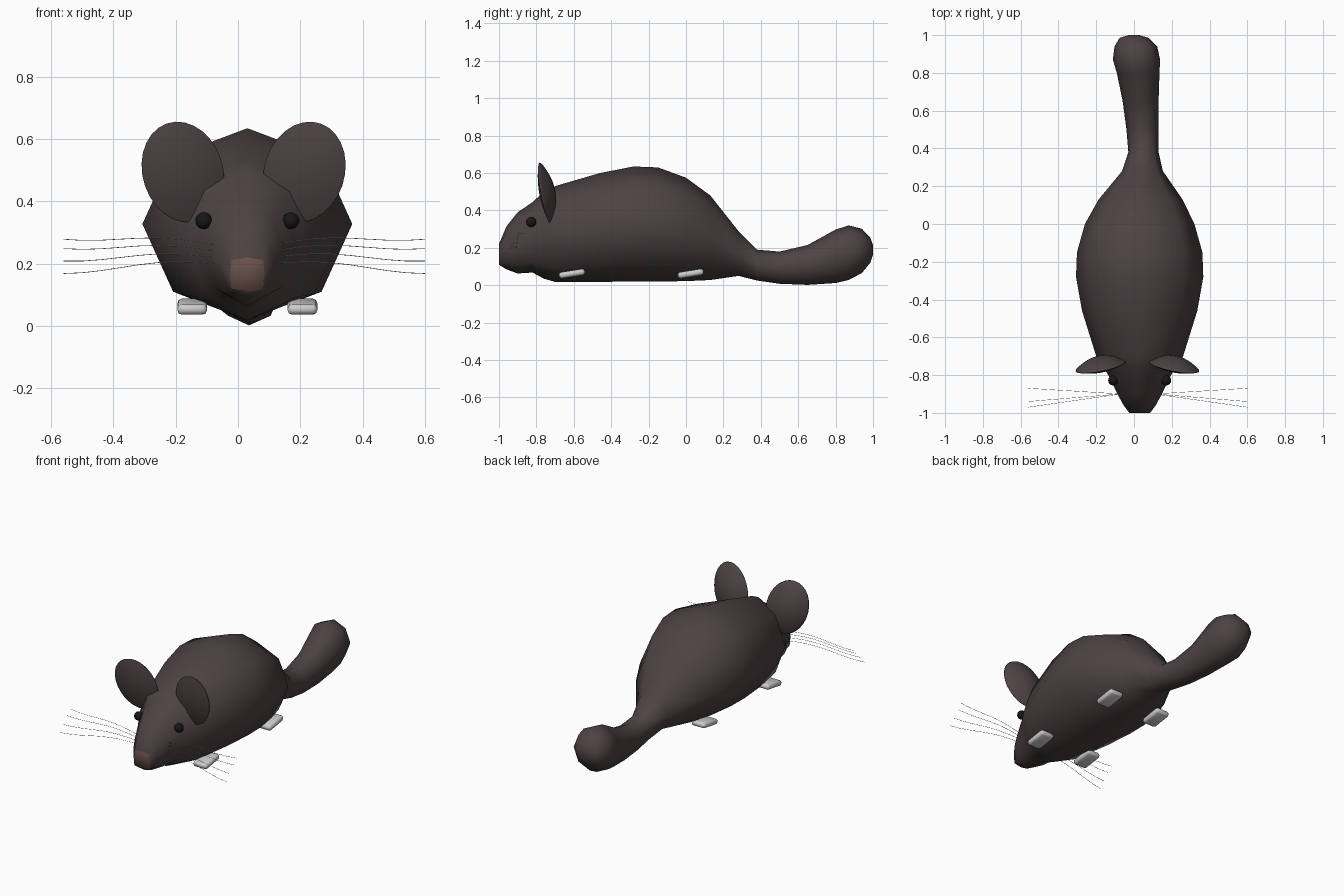
import bpy, bmesh, math
from mathutils import Matrix, Vector

if "Cube" in bpy.data.objects:
    bpy.data.objects.remove(bpy.data.objects["Cube"])


def material(name, r, g, b):
    m = bpy.data.materials.new(name)
    m.diffuse_color = (r, g, b, 1)
    m.use_nodes = True
    m.node_tree.nodes["Principled BSDF"].inputs["Base Color"].default_value = m.diffuse_color
    return m


FUR = material("fur", 0.075, 0.055, 0.056)
NOSE = material("nose_skin", 0.15, 0.085, 0.075)
BLACK = material("eye_black", 0.008, 0.008, 0.008)
PALE = material("paw_pale", 0.55, 0.55, 0.55)


def finish(bm, name, mats, smooth=True):
    bmesh.ops.recalc_face_normals(bm, faces=bm.faces)
    mesh = bpy.data.meshes.new(name)
    for f in bm.faces:
        f.smooth = smooth
    bm.to_mesh(mesh)
    bm.free()
    ob = bpy.data.objects.new(name, mesh)
    bpy.context.collection.objects.link(ob)
    for m in mats:
        mesh.materials.append(m)
    return ob


# Body, head and tail: eight-sided rings (y, centre x, half width, top z, bottom z)
RINGS = [
    (-1.00, 0.03, 0.055, 0.22, 0.11),
    (-0.96, 0.03, 0.085, 0.315, 0.085),
    (-0.90, 0.03, 0.118, 0.39, 0.063),
    (-0.82, 0.03, 0.155, 0.445, 0.068),
    (-0.76, 0.03, 0.19, 0.50, 0.035),
    (-0.70, 0.03, 0.23, 0.53, 0.018),
    (-0.46, 0.03, 0.305, 0.60, 0.018),
    (-0.28, 0.03, 0.337, 0.635, 0.02),
    (-0.15, 0.03, 0.332, 0.63, 0.02),
    (0.00, 0.03, 0.29, 0.575, 0.022),
    (0.13, 0.035, 0.222, 0.48, 0.028),
    (0.28, 0.045, 0.108, 0.29, 0.05),
    (0.38, 0.05, 0.08, 0.19, 0.025),
    (0.50, 0.045, 0.085, 0.18, 0.008),
    (0.65, 0.035, 0.095, 0.215, 0.002),
    (0.80, 0.022, 0.113, 0.298, 0.012),
    (0.87, 0.013, 0.125, 0.32, 0.028),
    (0.94, 0.01, 0.113, 0.302, 0.065),
    (0.985, 0.0, 0.077, 0.255, 0.12),
    (1.00, 0.0, 0.03, 0.215, 0.165),
]
bm = bmesh.new()
loops = []
for y, cx, rx, top, bot in RINGS:
    cz, rz = (top + bot) / 2, (top - bot) / 2
    loops.append([bm.verts.new((cx + rx * math.sin(k * math.pi / 4), y,
                                cz + rz * math.cos(k * math.pi / 4))) for k in range(8)])
for a, b in zip(loops, loops[1:]):
    for k in range(8):
        bm.faces.new((a[k], a[(k + 1) % 8], b[(k + 1) % 8], b[k]))
for k in (1, 3, 5, 7):          # squarer nose tip
    loops[0][k].co.x = 0.03 + (loops[0][k].co.x - 0.03) * 1.3
    loops[0][k].co.z = 0.165 + (loops[0][k].co.z - 0.165) * 1.2
bm.faces.new(loops[0]).material_index = 1
bm.faces.new(loops[-1])
finish(bm, "body", [FUR, NOSE])


def ear(side):
    # Thin oval bowl, hollow towards the front
    bm = bmesh.new()
    bmesh.ops.create_uvsphere(bm, u_segments=28, v_segments=16, radius=1)
    for v in bm.verts:          # local z points to the back
        r2 = min(1.0, v.co.x ** 2 + v.co.y ** 2)
        depth = 0.052 if v.co.z > 0 else -0.026
        v.co.z = depth * (1 - r2) + (0.004 if v.co.z > 0 else 0)
        v.co.x *= 0.13
        v.co.y *= 0.168
    place = (Matrix.Translation((0.018 + side * 0.195, -0.755, 0.494))
             @ Matrix.Rotation(side * math.radians(-9), 4, 'Z')
             @ Matrix.Rotation(math.radians(9), 4, 'X')
             @ Matrix.Rotation(side * math.radians(20), 4, 'Y')
             @ Matrix.Rotation(math.radians(90), 4, 'X')
             @ Matrix.Scale(-1, 4, (0, 0, 1)))
    bm.transform(place)
    finish(bm, "ear", [FUR])


def eye(side):
    bm = bmesh.new()
    bmesh.ops.create_uvsphere(bm, u_segments=16, v_segments=10, radius=0.027)
    bm.transform(Matrix.Translation((0.03 + side * 0.14, -0.828, 0.338)))
    finish(bm, "eye", [BLACK])


def paw(side, y):
    bm = bmesh.new()
    bmesh.ops.create_cube(bm, size=1)
    bm.transform(Matrix.Translation((0.03 + side * 0.177, y, 0.062))
                 @ Matrix.Rotation(math.radians(9), 4, 'X')
                 @ Matrix.Diagonal((0.095, 0.14, 0.034, 1)))
    bmesh.ops.bevel(bm, geom=bm.edges[:], offset=0.014, segments=2,
                    affect='EDGES', profile=0.5)
    finish(bm, "paw", [PALE])


def whisker(side, root_z, tip_y, tip_z):
    # Thin wavy three-sided hair
    bm = bmesh.new()
    rings, r = [], 0.0012
    for i in range(9):
        t = i / 8
        p = Vector((0.02 + side * (0.09 + 0.49 * t),
                    -0.90 + (tip_y + 0.90) * t,
                    root_z + (tip_z - root_z) * t + 0.012 * math.sin(t * 5)))
        rings.append([bm.verts.new(p + Vector((0, r * math.cos(a), r * math.sin(a))))
                      for a in (0, 2.09, 4.19)])
    for a, b in zip(rings, rings[1:]):
        for k in range(3):
            bm.faces.new((a[k], a[(k + 1) % 3], b[(k + 1) % 3], b[k]))
    finish(bm, "whisker", [PALE])


for side in (-1, 1):
    ear(side)
    eye(side)
    paw(side, -0.61)
    paw(side, 0.025)
    for root_z, tip_y, tip_z in ((0.26, -0.87, 0.29), (0.24, -0.9, 0.26),
                                 (0.22, -0.94, 0.22), (0.2, -0.97, 0.18)):
        whisker(side, root_z, tip_y, tip_z)
